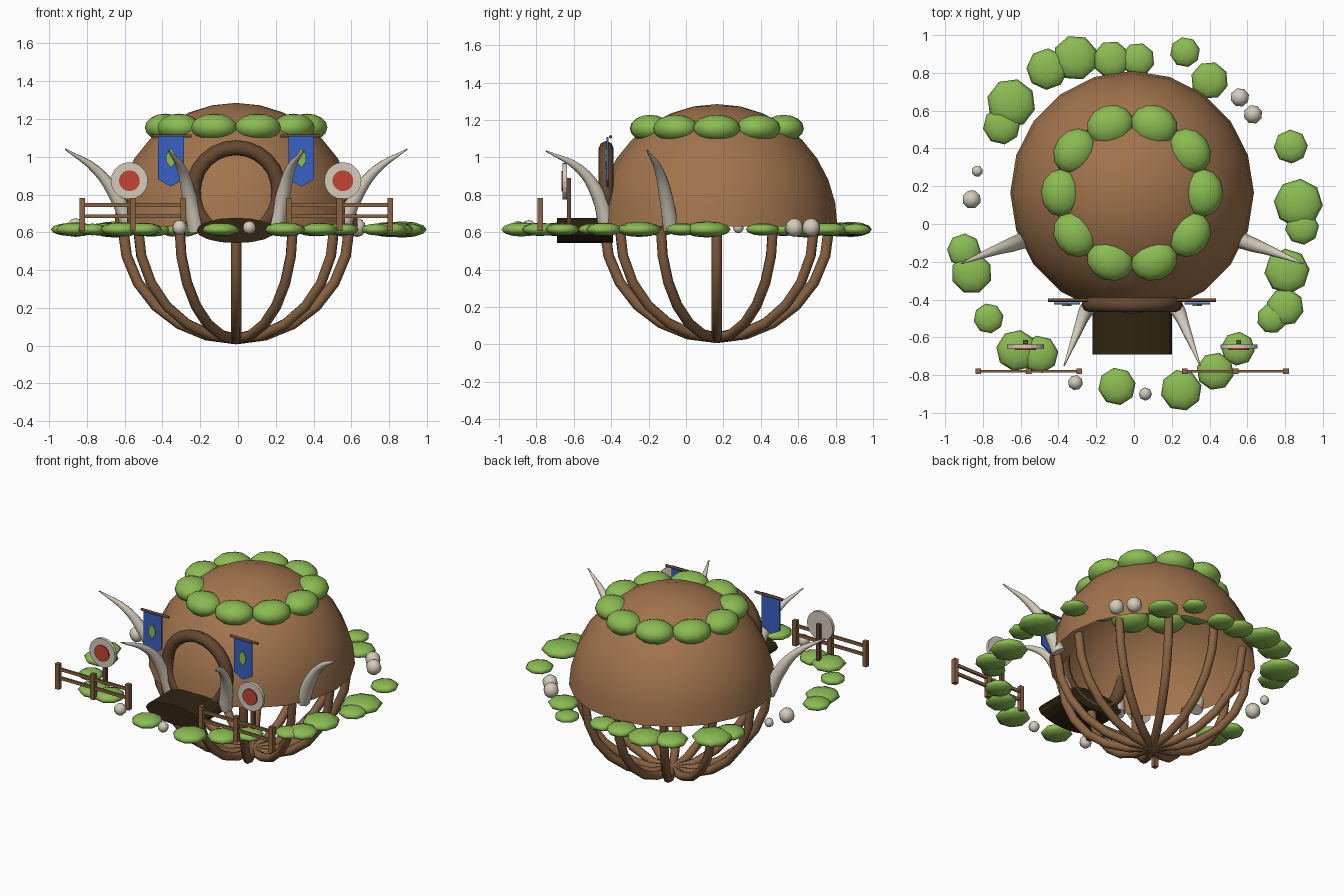
import bpy, bmesh, random
from math import sin, cos, pi, radians
from mathutils import Matrix, Vector

random.seed(4)
if "Cube" in bpy.data.objects:
    bpy.data.objects.remove(bpy.data.objects["Cube"])

CX, CY, RIM = -0.01, 0.165, 0.63  # dome axis and rim height


def material(name, *rgb):
    m = bpy.data.materials.new(name)
    m.use_nodes = True
    m.diffuse_color = (*rgb, 1)
    m.node_tree.nodes["Principled BSDF"].inputs["Base Color"].default_value = (*rgb, 1)
    return m


CLAY = material("clay brown", 0.36, 0.175, 0.075)
WOOD = material("wood brown", 0.25, 0.125, 0.055)
DARK_WOOD = material("dark wood", 0.13, 0.065, 0.032)
SHADOW = material("nearly black brown", 0.03, 0.018, 0.006)
LEAF = material("leaf green", 0.26, 0.5, 0.085)
BONE = material("bone", 0.66, 0.6, 0.5)
BLUE = material("banner blue", 0.04, 0.12, 0.55)
RED = material("shield red", 0.55, 0.06, 0.035)


def finish(name, bm, mat, smooth=False):
    mesh = bpy.data.meshes.new(name)
    bmesh.ops.recalc_face_normals(bm, faces=bm.faces)
    for f in bm.faces:
        f.smooth = smooth
    bm.to_mesh(mesh)
    bm.free()
    mesh.materials.append(mat)
    ob = bpy.data.objects.new(name, mesh)
    bpy.context.collection.objects.link(ob)
    return ob


def ball(name, loc, scale, mat, segs=10, rings=8, turn=0.0):
    bm = bmesh.new()
    m = Matrix.Translation(loc) @ Matrix.Rotation(turn, 4, "Z") @ Matrix.Diagonal((*scale, 1))
    bmesh.ops.create_uvsphere(bm, u_segments=segs, v_segments=rings, radius=1, matrix=m)
    return finish(name, bm, mat, True)


def box(name, loc, size, mat):
    bm = bmesh.new()
    bmesh.ops.create_cube(bm, size=1, matrix=Matrix.Translation(loc) @ Matrix.Diagonal((*size, 1)))
    return finish(name, bm, mat)


def disc(name, loc, rx, rz, depth, mat, segs=20):
    """Elliptical cylinder whose axis runs front to back."""
    bm = bmesh.new()
    m = (Matrix.Translation(loc) @ Matrix.Diagonal((rx, depth, rz, 1))
         @ Matrix.Rotation(pi / 2, 4, "X"))
    bmesh.ops.create_cone(bm, cap_ends=True, segments=segs, radius1=1, radius2=1, depth=1, matrix=m)
    return finish(name, bm, mat)


def plate(name, outline, y, depth, mat):
    """Flat outline in x and z, extruded backwards."""
    bm = bmesh.new()
    face = bm.faces.new([bm.verts.new((x, y, z)) for x, z in outline])
    ext = bmesh.ops.extrude_face_region(bm, geom=[face])
    verts = [v for v in ext["geom"] if isinstance(v, bmesh.types.BMVert)]
    bmesh.ops.translate(bm, verts=verts, vec=(0, depth, 0))
    return finish(name, bm, mat)


def tube(name, points, depth, mat, radii=None, smooth_path=False, closed=False):
    curve = bpy.data.curves.new(name, "CURVE")
    curve.dimensions = "3D"
    curve.bevel_depth = depth
    curve.bevel_resolution = 2
    curve.resolution_u = 4
    curve.use_fill_caps = True
    spline = curve.splines.new("BEZIER" if smooth_path else "POLY")
    pts = spline.bezier_points if smooth_path else spline.points
    pts.add(len(points) - 1)
    for i, co in enumerate(points):
        if smooth_path:
            pts[i].co = co
            pts[i].handle_left_type = pts[i].handle_right_type = "AUTO"
        else:
            pts[i].co = (*co, 1)
        if radii:
            pts[i].radius = radii[i]
    spline.use_cyclic_u = closed
    curve.materials.append(mat)
    ob = bpy.data.objects.new(name, curve)
    bpy.context.collection.objects.link(ob)
    return ob


# Open clay dome
bm = bmesh.new()
bmesh.ops.create_uvsphere(bm, u_segments=20, v_segments=16, radius=1)
bmesh.ops.delete(bm, geom=[v for v in bm.verts if v.co.z < -0.01], context="VERTS")
bmesh.ops.transform(bm, verts=bm.verts, matrix=Matrix.Translation((CX, CY, RIM))
                    @ Matrix.Diagonal((0.645, 0.645, 0.655, 1)))
finish("dome", bm, CLAY, True)

# Basket of ribs below the dome
for i in range(12):
    a = i * pi / 6
    arc = [k * pi / 12 for k in range(7)]
    tube("basket_rib", [(CX + 0.6 * cos(t) * cos(a), CY + 0.6 * cos(t) * sin(a), RIM - 0.595 * sin(t))
                        for t in arc], 0.028, WOOD)

# Leaf crown around the dome top
for i in range(10):
    a = i * pi / 5
    ball("crown_bush", (CX + 0.375 * cos(a), CY + 0.375 * sin(a), 1.155),
         (0.108, 0.127, 0.073), LEAF, 12, 8, a)

# Round doorway and porch
ring = [i * pi / 12 for i in range(24)]
tube("door_ring", [(CX + 0.228 * cos(t), -0.427, 0.82 + 0.228 * sin(t)) for t in ring],
     0.04, DARK_WOOD, closed=True)
disc("porch", (CX, -0.54, 0.61), 0.21, 0.067, 0.3, SHADOW, 16)

for s in (-1, 1):
    # Tusks curling outwards
    tube("front_tusk", [(CX + s * x, y, z) for x, y, z in
                        ((0.21, -0.42, 0.61), (0.25, -0.47, 0.8), (0.29, -0.57, 0.94), (0.36, -0.75, 1.035))],
         0.045, BONE, (1, 0.85, 0.55, 0.08), True)
    tube("side_tusk", [(CX + s * x, y, z) for x, y, z in
                       ((0.56, -0.08, 0.62), (0.64, -0.11, 0.8), (0.74, -0.145, 0.93), (0.905, -0.21, 1.04))],
         0.045, BONE, (1, 0.85, 0.55, 0.08), True)

    # Banner on its rod
    bx = CX + s * 0.345
    rod = CX + s * 0.34
    tube("banner_rod", [(rod - 0.105, -0.403, 1.11), (rod + 0.105, -0.403, 1.11)], 0.009, DARK_WOOD)
    plate("banner", [(bx - 0.068, 1.11), (bx + 0.068, 1.11), (bx + 0.068, 0.88),
                     (bx, 0.842), (bx - 0.068, 0.88)], -0.425, 0.01, BLUE)
    plate("banner_leaf", [(bx + x, 0.99 + z) for x, z in
                          ((0, 0.055), (0.025, 0.02), (0.025, -0.015), (0, -0.05),
                           (-0.025, -0.015), (-0.025, 0.02))], -0.433, 0.008, LEAF)

    # Shield on a post
    sx = CX + s * 0.565
    box("shield_post", (sx, -0.625, 0.75), (0.025, 0.022, 0.28), DARK_WOOD)
    disc("shield", (sx, -0.648, 0.873), 0.098, 0.098, 0.022, BONE)
    disc("shield_boss", (sx, -0.662, 0.873), 0.055, 0.055, 0.008, RED)

    # Fence
    fx = CX + s * 0.547
    for dx in (-0.268, 0, 0.268):
        box("fence_post", (fx + dx, -0.78, 0.695), (0.03, 0.03, 0.175), WOOD)
    for z in (0.685, 0.745):
        box("fence_rail", (fx, -0.78, z), (0.54, 0.014, 0.02), WOOD)

# Ring of low shrubs: x, y, radius
shrubs = [(-.46, .82, .11), (-.31, .88, .12), (-.12, .87, .1), (.02, .87, .09), (.27, .91, .08),
          (.4, .76, .1), (-.65, .64, .13), (-.7, .52, .1), (.83, .41, .09), (.87, .11, .13),
          (.89, -.02, .09), (.81, -.25, .12), (.8, -.44, .1), (.73, -.5, .08), (.55, -.66, .09),
          (.43, -.78, .1), (.25, -.88, .11), (-.09, -.86, .1), (-.5, -.69, .1), (-.62, -.67, .11),
          (-.77, -.5, .08), (-.86, -.26, .11), (-.9, -.14, .09)]
for x, y, r in shrubs:
    ball("shrub", (x, y, 0.615), (r, r, 0.012 + 0.24 * r), LEAF, 8, 6, random.uniform(0, pi))

# Pale stones: x, y, radius
stones = [(-.83, .28, .03), (-.86, .13, .05), (.56, .67, .05),
          (.63, .58, .05), (-.31, -.84, .04), (.06, -.9, .035)]
for x, y, r in stones:
    ball("stone", (x, y, 0.625), (r, r, r), BONE, 8, 6, random.uniform(0, pi))
